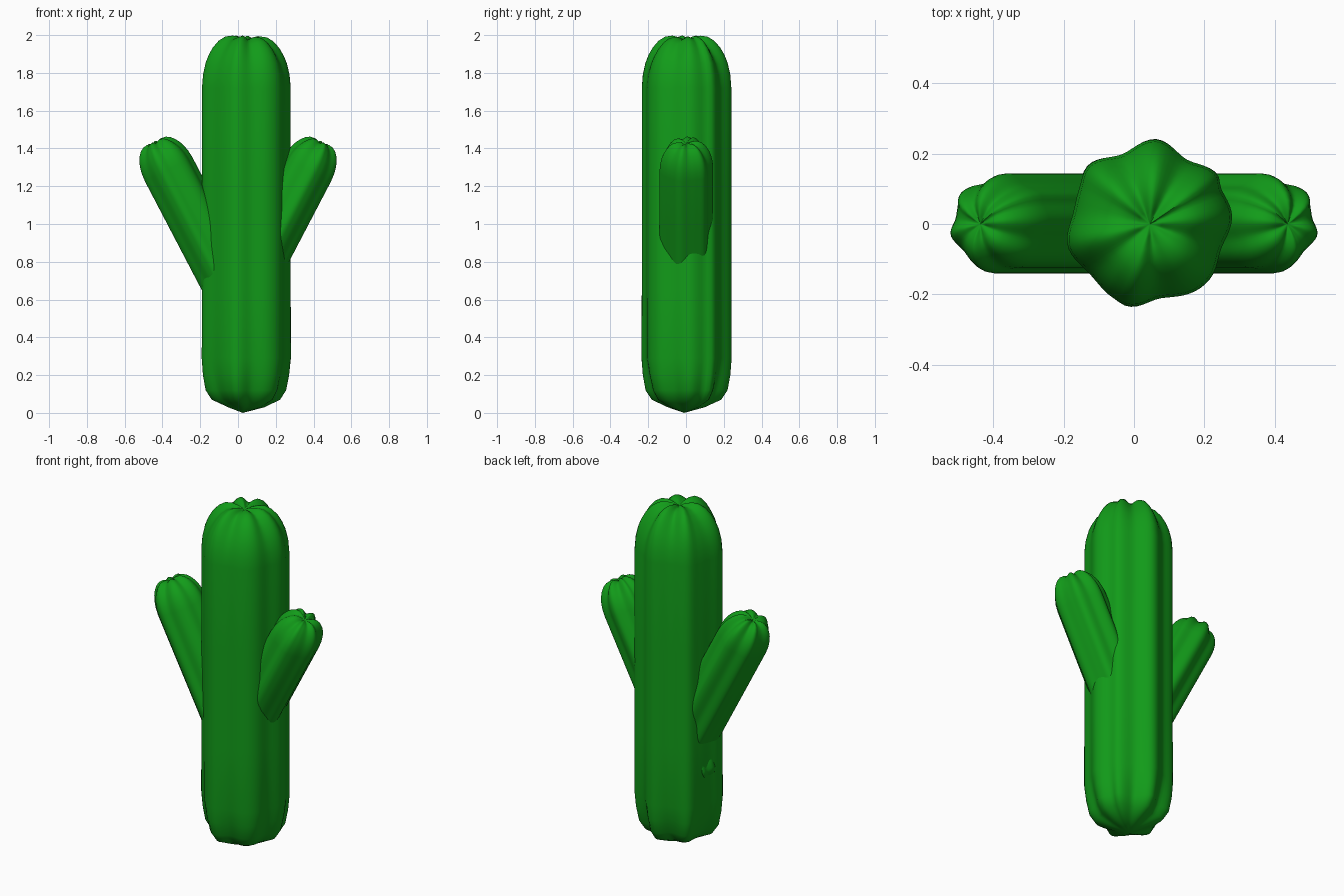
import bpy, bmesh, math
from mathutils import Matrix, Vector

if "Cube" in bpy.data.objects:
    bpy.data.objects.remove(bpy.data.objects["Cube"])

CX = 0.045  # trunk axis offset in x
# Irregular seven-ribbed cross-section (x, y)
SECTION = [(.279, .023), (.248, .10), (.236, .142), (.149, .184), (.064, .24),
           (-.035, .198), (-.128, .168), (-.156, .10), (-.174, .028), (-.189, -.062),
           (-.126, -.142), (-.055, -.212), (-.01, -.234), (.072, -.212),
           (.171, -.192), (.22, -.15), (.248, -.07)]
R = 0.225
# Height profile: (radius scale, z, rib depth, rib lift)
PROFILE = [(.40, .03, 1.5, 0), (.73, .07, 2.0, 0), (.86, .12, 2.0, 0), (.94, .20, 1.6, 0),
           (1, .29, 1.1, 0), (1, .65, 1, 0), (1, 1.2, 1, 0), (1, 1.72, 1, 0),
           (.97, 1.79, 1.1, .02), (.90, 1.85, 1.3, .05), (.82, 1.89, 1.5, .08),
           (.72, 1.927, 1.7, .11), (.59, 1.96, 1.8, .15), (.45, 1.980, 1.8, .17),
           (.30, 1.985, 1.6, .17), (.15, 1.98, 1.5, .12)]
SEG = 84

# Resample the cross-section as a smooth closed polar curve
polar = sorted((math.atan2(y, x - CX) % math.tau, math.hypot(x - CX, y)) for x, y in SECTION)
n = len(polar)


def radius(a):
    for i in range(n):
        a0, r1 = polar[i]
        a1, r2 = polar[(i + 1) % n]
        span = (a1 - a0) % math.tau
        t = ((a - a0) % math.tau) / span
        if t <= 1:
            r0, r3 = polar[i - 1][1], polar[(i + 2) % n][1]
            m1, m2 = (r2 - r0) / 2, (r3 - r1) / 2
            return ((2*t**3 - 3*t*t + 1) * r1 + (t**3 - 2*t*t + t) * m1
                    + (3*t*t - 2*t**3) * r2 + (t**3 - t*t) * m2)
    return R


green = bpy.data.materials.new("green")
green.diffuse_color = (0.006, 0.33, 0.01, 1)
green.use_nodes = True
green.node_tree.nodes["Principled BSDF"].inputs["Base Color"].default_value = green.diffuse_color


def ribbed_body(name, matrix):
    """Ribbed column along local z, axis at the local origin."""
    bm = bmesh.new()
    rings = []
    for s, z, depth, lift in PROFILE:
        ring = []
        for i in range(SEG):
            a = math.tau * i / SEG
            d = radius(a) - R
            r = s * (R + depth * d)
            ring.append(bm.verts.new((r * math.cos(a), r * math.sin(a), z + lift * d / R)))
        rings.append(ring)
    bottom = bm.verts.new((-.02, -.01, 0))
    top = bm.verts.new((0, 0, 1.972))
    for lo, hi in zip(rings, rings[1:]):
        for i in range(SEG):
            j = (i + 1) % SEG
            bm.faces.new((lo[i], lo[j], hi[j], hi[i]))
    for i in range(SEG):
        j = (i + 1) % SEG
        bm.faces.new((bottom, rings[0][j], rings[0][i]))
        bm.faces.new((top, rings[-1][i], rings[-1][j]))
    bm.transform(matrix)
    bmesh.ops.recalc_face_normals(bm, faces=bm.faces)
    me = bpy.data.meshes.new(name)
    bm.to_mesh(me)
    bm.free()
    me.materials.append(green)
    ob = bpy.data.objects.new(name, me)
    bpy.context.collection.objects.link(ob)
    bpy.ops.object.select_all(action='DESELECT')
    ob.select_set(True)
    bpy.context.view_layer.objects.active = ob
    bpy.ops.object.shade_smooth_by_angle(angle=math.radians(45))


# Trunk
ribbed_body("trunk", Matrix.Translation((CX, 0, 0)))

# Arms: smaller leaning copies, mirrored left and right
tilt = math.radians(27.6)
axis = Vector((-math.sin(tilt), 0, math.cos(tilt)))
tip = Vector((-.44, 0, 1.43))
left = (Matrix.Translation(tip - axis * 1.19) @ Matrix.Rotation(-tilt, 4, 'Y')
        @ Matrix.Scale(.6, 4))
ribbed_body("left_arm", left)
ribbed_body("right_arm", Matrix.Diagonal((-1, 1, 1, 1)) @ left)
